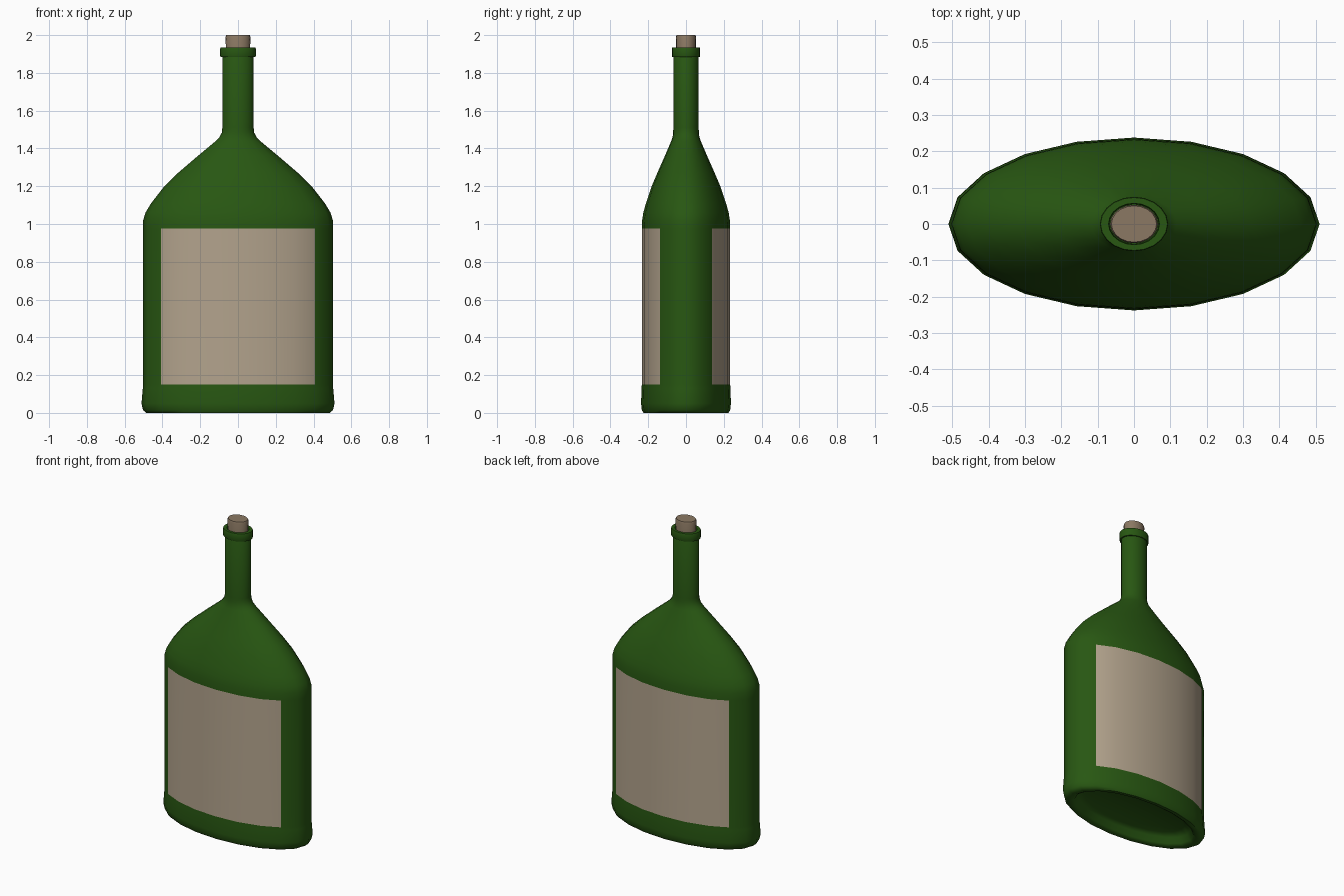
import bpy, bmesh, math

if "Cube" in bpy.data.objects:
    bpy.data.objects.remove(bpy.data.objects["Cube"], do_unlink=True)

SIDES = 20


def material(name, rgb):
    m = bpy.data.materials.new(name)
    m.use_nodes = True
    m.diffuse_color = (*rgb, 1)
    bsdf = m.node_tree.nodes["Principled BSDF"]
    bsdf.inputs["Base Color"].default_value = (*rgb, 1)
    bsdf.inputs["Roughness"].default_value = 0.6
    return m


green = material("green glass", (0.021, 0.095, 0.006))
paper = material("label paper", (0.44, 0.36, 0.26))
cork_brown = material("cork", (0.26, 0.19, 0.125))


def loft(name, profile, mats):
    """Join elliptical rings (z, x radius, y radius) and cap both ends."""
    bm = bmesh.new()
    rings = []
    for z, rx, ry in profile:
        angles = [math.tau * i / SIDES for i in range(SIDES)]
        rings.append([bm.verts.new((rx * math.cos(a), ry * math.sin(a), z)) for a in angles])
    for low, high in zip(rings, rings[1:]):
        for i in range(SIDES):
            j = (i + 1) % SIDES
            bm.faces.new((low[i], low[j], high[j], high[i]))
    bm.faces.new(rings[0][::-1])
    bm.faces.new(rings[-1])
    bmesh.ops.recalc_face_normals(bm, faces=bm.faces)
    mesh = bpy.data.meshes.new(name)
    bm.to_mesh(mesh)
    bm.free()
    for m in mats:
        mesh.materials.append(m)
    obj = bpy.data.objects.new(name, mesh)
    bpy.context.collection.objects.link(obj)
    bpy.ops.object.select_all(action="DESELECT")
    obj.select_set(True)
    bpy.context.view_layer.objects.active = obj
    bpy.ops.object.shade_smooth_by_angle(angle=math.radians(48))
    return obj


# Bottle: recessed base, straight body, sloping shoulder, neck and inner mouth
LABEL_LOW, LABEL_HIGH = 0.15, 0.975
bottle = loft("bottle", [
    (0.06, 0.36, 0.155), (0.045, 0.41, 0.18), (0.01, 0.43, 0.19),
    (0.0, 0.45, 0.205), (0.0, 0.485, 0.225), (0.015, 0.503, 0.234),
    (0.05, 0.511, 0.238), (0.13, 0.504, 0.235),
    (LABEL_LOW, 0.503, 0.234), (LABEL_HIGH, 0.503, 0.234),
    (1.02, 0.502, 0.232), (1.06, 0.49, 0.226), (1.11, 0.46, 0.212),
    (1.2, 0.39, 0.182), (1.27, 0.318, 0.152), (1.36, 0.213, 0.112),
    (1.44, 0.117, 0.078), (1.46, 0.098, 0.071), (1.485, 0.085, 0.068),
    (1.51, 0.083, 0.067), (1.9, 0.083, 0.067),
    (1.92, 0.071, 0.058), (1.85, 0.068, 0.055),
], [green, paper])

# Front and back labels on the broad faces of the body
for p in bottle.data.polygons:
    c = p.center
    if LABEL_LOW < c.z < LABEL_HIGH and abs(c.x) < 0.41 and p.area > 0.05:
        p.material_index = 1

# Lip around the mouth
loft("lip_ring", [
    (1.885, 0.078, 0.062), (1.885, 0.092, 0.073), (1.89, 0.094, 0.075),
    (1.93, 0.094, 0.075), (1.935, 0.092, 0.073), (1.935, 0.07, 0.057),
    (1.9, 0.068, 0.055),
], [green])

# Cork stopper
loft("cork", [
    (1.86, 0.062, 0.05), (1.99, 0.066, 0.053), (2.0, 0.062, 0.05),
], [cork_brown])
